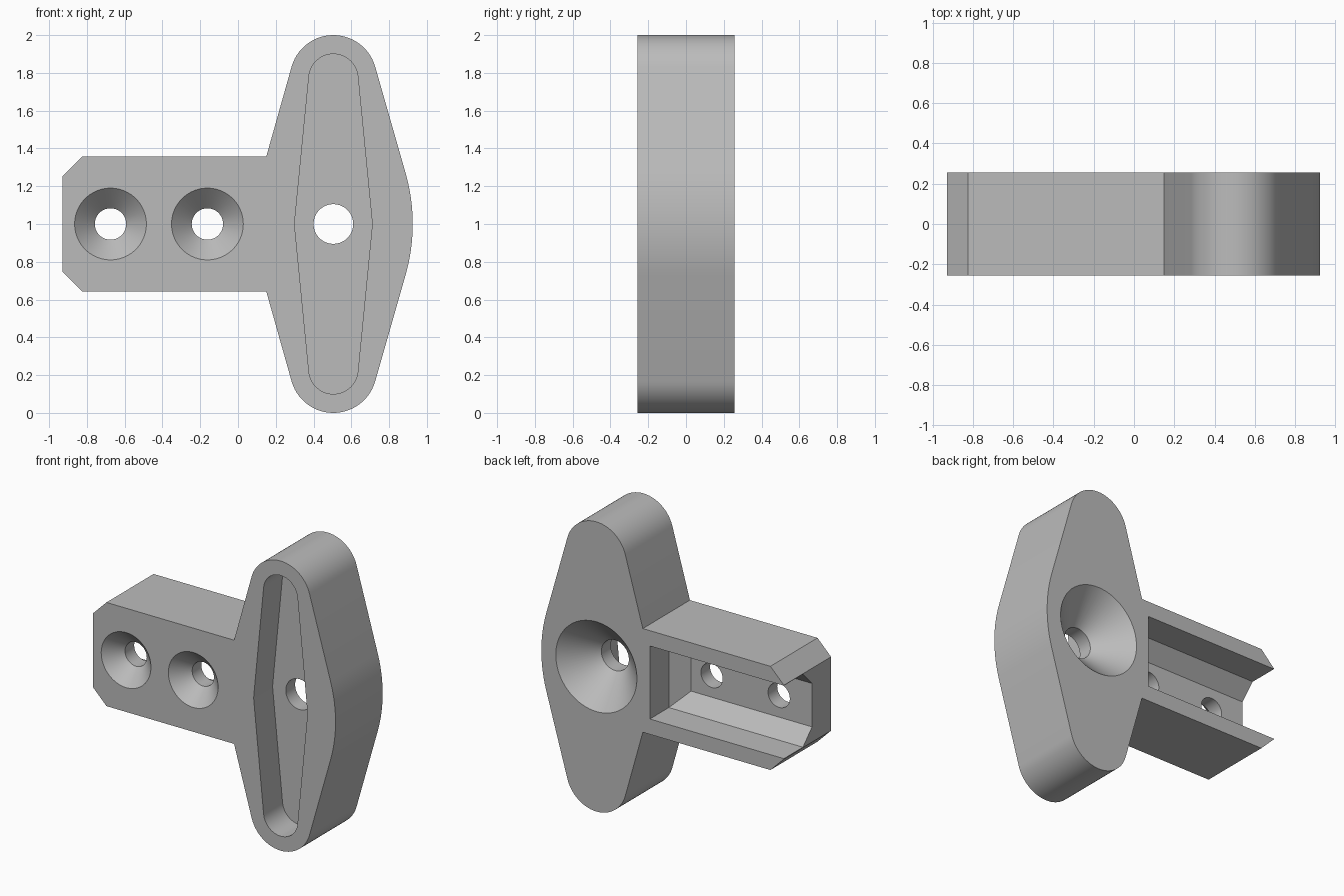
import bpy, bmesh, math

old = bpy.data.objects.get("Cube")
if old:
    bpy.data.objects.remove(old, do_unlink=True)

HALF = 0.257          # half thickness
FLOOR = -0.05         # depth of the recess floors
WING_X, MID_Z = 0.505, 1.0

grey = bpy.data.materials.new("plain grey")
grey.use_nodes = True
color = (0.5, 0.5, 0.5, 1)
grey.diffuse_color = color
grey.node_tree.nodes["Principled BSDF"].inputs["Base Color"].default_value = color


def loft(name, rings):
    """Closed solid from (y, [(x, z), ...]) rings with equal point counts."""
    bm = bmesh.new()
    loops = [[bm.verts.new((x, y, z)) for x, z in pts] for y, pts in rings]
    bm.faces.new(loops[0])
    bm.faces.new(loops[-1])
    n = len(loops[0])
    for a, b in zip(loops, loops[1:]):
        for i in range(n):
            j = (i + 1) % n
            bm.faces.new((a[i], a[j], b[j], b[i]))
    bmesh.ops.recalc_face_normals(bm, faces=bm.faces)
    mesh = bpy.data.meshes.new(name)
    bm.to_mesh(mesh)
    bm.free()
    mesh.materials.append(grey)
    obj = bpy.data.objects.new(name, mesh)
    bpy.context.collection.objects.link(obj)
    return obj


def arc(cx, cz, r, start, end, steps):
    angles = [math.radians(start + (end - start) * i / steps) for i in range(steps + 1)]
    return [(cx + r * math.cos(a), cz + r * math.sin(a)) for a in angles]


def circle(x, r):
    return arc(x, MID_Z, r, 0, 360, 72)[:-1]


def box(x0, x1, half_z):
    return [(x0, MID_Z - half_z), (x1, MID_Z - half_z),
            (x1, MID_Z + half_z), (x0, MID_Z + half_z)]


def mirrored(upper):
    """Add the lower half of an outline listed from right to left."""
    return upper + [(x, 2 * MID_Z - z) for x, z in reversed(upper)]


# Body: rounded wing with a bulging side, joined to a chamfered arm
bulge = arc(0.925 - 0.98, MID_Z, 0.98, 0.8, 16, 10)
tip = arc(WING_X, 1.77, 0.23, 16, 164, 28)
arm = [(0.15, 1.358), (-0.825, 1.358), (-0.928, 1.255)]
outline = mirrored(bulge + tip + arm)
body = loft("bracket_body", [(-HALF, outline), (HALF, outline)])

# Front slot in the wing: tapered with round ends
slot_side = arc(WING_X, MID_Z, 0.205, 0.6, 5.6, 3)
slot_tip = arc(WING_X, 1.77, 0.13, 5.6, 174.4, 28)
slot_left = arc(WING_X, MID_Z, 0.205, 174.4, 179.4, 3)
slot = mirrored(slot_side + slot_tip + slot_left)
cutters = [loft("slot_cutter", [(-0.4, slot), (FLOOR, slot)])]

# Back pocket in the arm: open at the end, sloped towards its floor
opening = box(-1.2, 0.096, 0.252)
cutters.append(loft("pocket_cutter", [
    (0.4, opening), (-FLOOR, opening), (FLOOR, box(-1.2, -0.004, 0.15))]))

# Countersunk holes: two from the front in the arm, one from the back in the wing
for x in (-0.675, -0.162):
    cutters.append(loft("arm_hole_cutter", [
        (-HALF - 0.05, circle(x, 0.24)), (-0.15, circle(x, 0.083)),
        (0.1, circle(x, 0.083))]))
cutters.append(loft("wing_hole_cutter", [
    (HALF + 0.05, circle(WING_X, 0.36)), (0.052, circle(WING_X, 0.105)),
    (-0.15, circle(WING_X, 0.105))]))

# Cut everything and bake the result
for cutter in cutters:
    cutter.hide_render = True
    mod = body.modifiers.new(cutter.name, "BOOLEAN")
    mod.operation = "DIFFERENCE"
    mod.solver = "EXACT"
    mod.object = cutter
bpy.context.view_layer.update()
graph = bpy.context.evaluated_depsgraph_get()
baked = bpy.data.meshes.new_from_object(body.evaluated_get(graph))
body.modifiers.clear()
body.data = baked
for cutter in cutters:
    bpy.data.objects.remove(cutter, do_unlink=True)

# Smooth the curved walls, keep the rims sharp
bpy.ops.object.select_all(action="DESELECT")
body.select_set(True)
bpy.context.view_layer.objects.active = body
bpy.ops.object.shade_smooth_by_angle(angle=math.radians(25))
